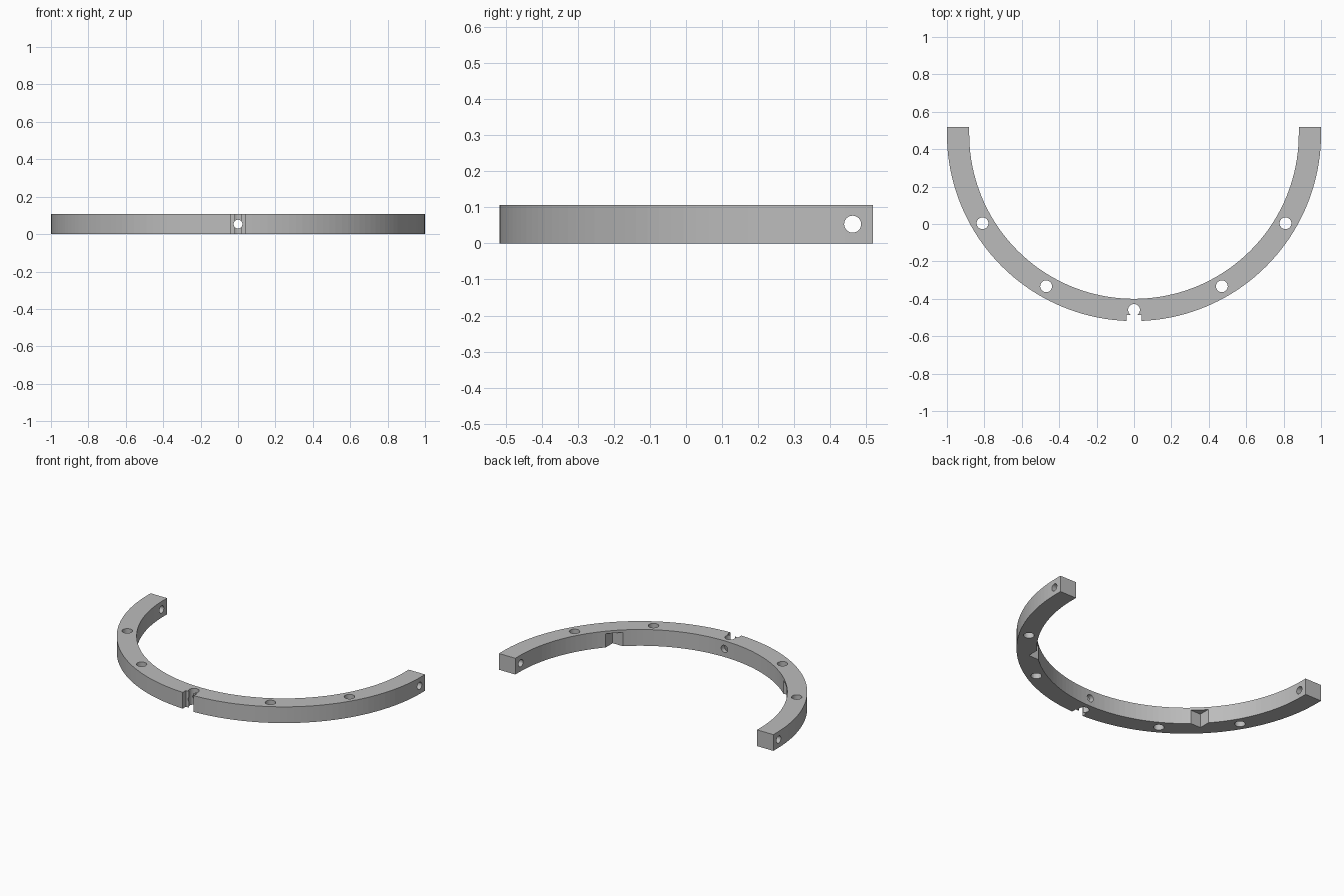
import bpy, bmesh, math
from mathutils import Matrix, Vector

if "Cube" in bpy.data.objects:
    bpy.data.objects.remove(bpy.data.objects["Cube"])

H = 0.107             # thickness of the ring
CY = 0.481            # arc centre in y
R_OUT, R_IN = 1.0, 0.881
Y_END = 0.519
SEGS = 80

grey = bpy.data.materials.new("plain_grey")
grey.diffuse_color = (0.5, 0.5, 0.5, 1)
grey.use_nodes = True
grey.node_tree.nodes["Principled BSDF"].inputs["Base Color"].default_value = grey.diffuse_color


def new_object(name, bm):
    mesh = bpy.data.meshes.new(name)
    bmesh.ops.recalc_face_normals(bm, faces=bm.faces)
    bm.to_mesh(mesh)
    bm.free()
    obj = bpy.data.objects.new(name, mesh)
    bpy.context.collection.objects.link(obj)
    mesh.materials.append(grey)
    return obj


# Half ring: outer arc, straight tails, inner arc, extruded upward
def arc(r):
    pts = [(r * math.cos(a), CY + r * math.sin(a))
           for a in (math.pi * (1 + i / SEGS) for i in range(SEGS + 1))]
    return [(-r, Y_END)] + pts + [(r, Y_END)]


bm = bmesh.new()
outline = arc(R_OUT) + arc(R_IN)[::-1]
face = bm.faces.new([bm.verts.new((x, y, 0)) for x, y in outline])
top = bmesh.ops.extrude_face_region(bm, geom=[face])["geom"]
bmesh.ops.translate(bm, vec=(0, 0, H),
                    verts=[v for v in top if isinstance(v, bmesh.types.BMVert)])
ring = new_object("half_ring", bm)


# Cutters
def drill(name, loc, r, length, axis):
    bm = bmesh.new()
    rot = Vector((0, 0, 1)).rotation_difference(Vector(axis)).to_matrix().to_4x4()
    bmesh.ops.create_cone(bm, cap_ends=True, segments=32, radius1=r, radius2=r,
                          depth=length, matrix=Matrix.Translation(loc) @ rot)
    return new_object(name, bm)


def block(name, lo, hi):
    bm = bmesh.new()
    lo, hi = Vector(lo), Vector(hi)
    bmesh.ops.create_cube(bm, size=1, matrix=Matrix.Translation((lo + hi) / 2)
                          @ Matrix.Diagonal((*(hi - lo), 1)))
    return new_object(name, bm)


cutters = []

# Vertical screw holes
for deg in (-59.5, -30, 0, 30, 59.5):
    a = math.radians(deg)
    loc = (0.94 * math.sin(a), CY - 0.94 * math.cos(a), H / 2)
    cutters.append(drill("screw_hole", loc, 0.0315, 0.3, (0, 0, 1)))

# Cross holes through both ends and the front
for side in (-1, 1):
    cutters.append(drill("end_hole", (side * 0.94, 0.4625, H / 2), 0.0236, 0.4, (1, 0, 0)))
cutters.append(drill("front_hole", (0, -0.46, H / 2), 0.0236, 0.4, (0, 1, 0)))

# Front notch
cutters.append(block("front_notch", (-0.04, -0.6, -0.1), (0.04, -0.486, 0.2)))

# Corner pockets in the inner wall, open underneath
corner = (R_IN + 0.05) * math.sqrt(0.5)
for side in (-1, 1):
    xs = sorted((side * corner, side * (corner - 0.12)))
    cutters.append(block("corner_pocket", (xs[0], CY - corner, -0.1),
                         (xs[1], CY - corner + 0.12, 0.09)))

# Apply every cut, then remove the cutters
for c in cutters:
    c.hide_render = True
    mod = ring.modifiers.new("cut", 'BOOLEAN')
    mod.operation = 'DIFFERENCE'
    mod.solver = 'EXACT'
    mod.object = c
bpy.context.view_layer.objects.active = ring
for mod in list(ring.modifiers):
    bpy.ops.object.modifier_apply(modifier=mod.name)
for c in cutters:
    bpy.data.objects.remove(c)
